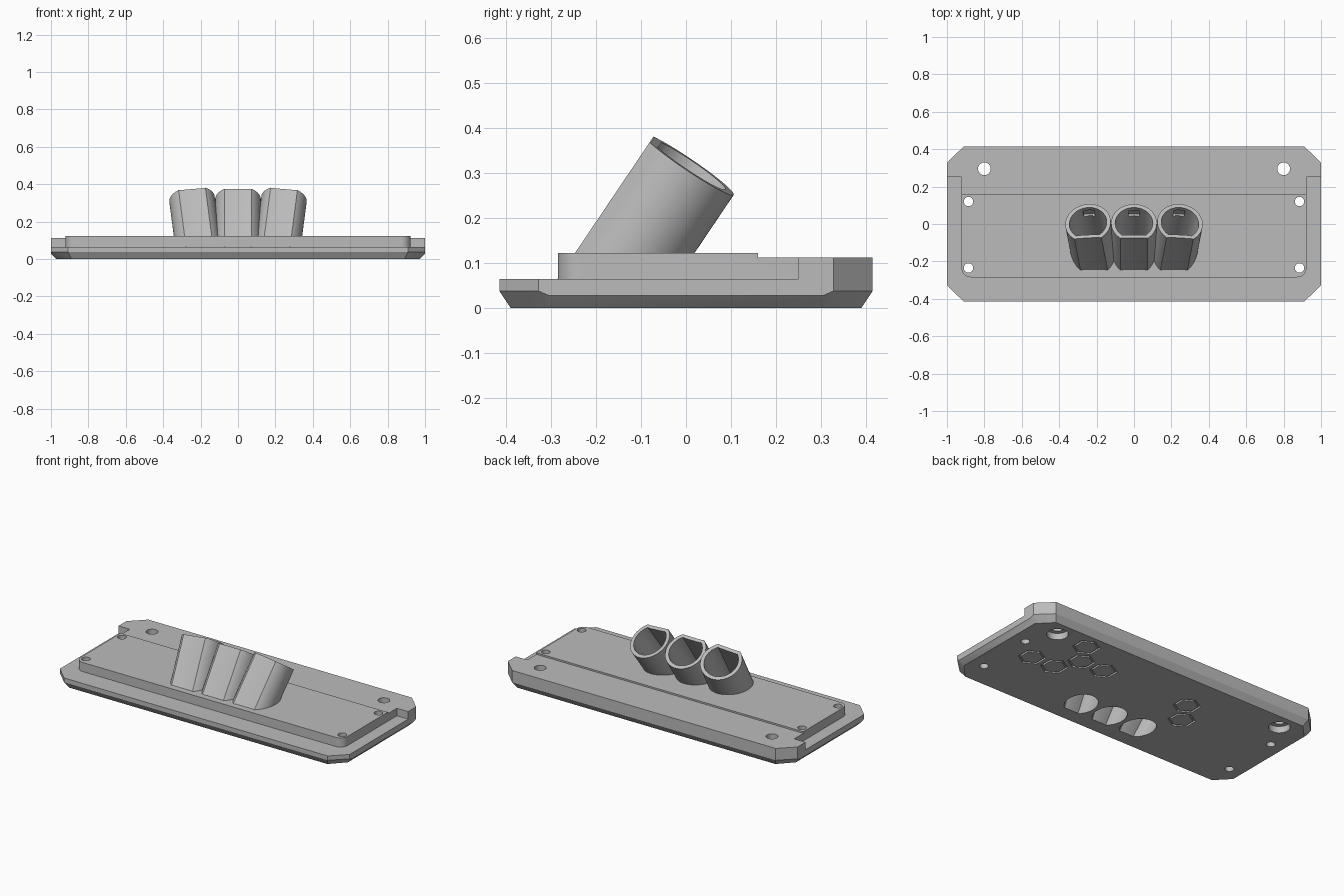
import bpy, bmesh, math
from mathutils import Vector

if "Cube" in bpy.data.objects:
    bpy.data.objects.remove(bpy.data.objects["Cube"])

gray = bpy.data.materials.new("plain gray")
gray.diffuse_color = (0.5, 0.5, 0.5, 1)
gray.use_nodes = True
gray.node_tree.nodes["Principled BSDF"].inputs["Base Color"].default_value = gray.diffuse_color


def make(name, bm):
    bmesh.ops.recalc_face_normals(bm, faces=bm.faces)
    me = bpy.data.meshes.new(name)
    bm.to_mesh(me)
    bm.free()
    ob = bpy.data.objects.new(name, me)
    bpy.context.collection.objects.link(ob)
    me.materials.append(gray)
    return ob


def loft(name, low, high):
    """Closed solid between two matching rings."""
    bm = bmesh.new()
    a = [bm.verts.new(p) for p in low]
    b = [bm.verts.new(p) for p in high]
    n = len(a)
    bm.faces.new(a[::-1])
    bm.faces.new(b)
    for i in range(n):
        bm.faces.new((a[i], a[(i + 1) % n], b[(i + 1) % n], b[i]))
    return make(name, bm)


def prism(name, pts, z0, z1):
    return loft(name, [(x, y, z0) for x, y in pts], [(x, y, z1) for x, y in pts])


def box(name, x0, x1, y0, y1, z0, z1):
    return prism(name, [(x0, y0), (x1, y0), (x1, y1), (x0, y1)], z0, z1)


def ngon(cx, cy, r, n, start=0.0):
    return [(cx + r * math.cos(start + math.tau * i / n),
             cy + r * math.sin(start + math.tau * i / n)) for i in range(n)]


def combine(target, tool, op):
    mod = target.modifiers.new(op, 'BOOLEAN')
    mod.operation, mod.solver, mod.object = op, 'EXACT', tool
    bpy.context.view_layer.objects.active = target
    bpy.ops.object.modifier_apply(modifier=mod.name)
    bpy.data.objects.remove(tool)


# Base slab: clipped corners and a bevelled underside
bm = bmesh.new()
for sx in (-1, 1):
    for sy in (-1, 1):
        for z in (0.038, 0.112):
            bm.verts.new((sx, sy * 0.328, z))
            bm.verts.new((sx * 0.91, sy * 0.415, z))
        bm.verts.new((sx, sy * 0.305, 0.028))
        bm.verts.new((sx * 0.972, sy * 0.305, 0))
        bm.verts.new((sx * 0.89, sy * 0.39, 0))
bmesh.ops.convex_hull(bm, input=bm.verts)
bmesh.ops.dissolve_limit(bm, angle_limit=0.02, verts=bm.verts, edges=bm.edges)
plate = make("mounting_plate", bm)
combine(plate, box("front_step", -2, 2, -1, 0.25, 0.065, 0.3), 'DIFFERENCE')

# Raised pad with rounded front corners, slightly lower along the back
R = 0.05
pad = [(0.922, 0.3), (-0.922, 0.3)]
for cx, start in ((-0.922 + R, math.pi), (0.922 - R, 1.5 * math.pi)):
    for i in range(9):
        a = start + i * math.pi / 16
        pad.append((cx + R * math.cos(a), -0.285 + R + R * math.sin(a)))
combine(plate, prism("pad", pad, 0.05, 0.122), 'UNION')
combine(plate, box("back_step", -2, 2, 0.16, 1, 0.112, 0.3), 'DIFFERENCE')


# Leaning sockets: round tube with one flattened front side
def socket_frame(side):
    axis = Vector((side * 0.13, 0.674, 1)).normalized()
    u = Vector((1, 0, 0))
    u = (u - axis * u.dot(axis)).normalized()
    return Vector((side * 0.246, 0.005, 0.32)), axis, u, axis.cross(u)


def section(side, r, flat):
    mouth, axis, u, v = socket_frame(side)
    half = math.acos(flat / r) * 0.95
    pts = []
    for i in range(49):
        a = -math.pi / 2 + half + (math.tau - 2 * half) * i / 48
        pts.append((r * math.cos(a), r * math.sin(a)))
    # soften the two corners of the flat
    w = r * math.sin(half)
    pts += [(-w * 0.8, -flat), (w * 0.8, -flat)]
    return [mouth + u * x + v * y for x, y in pts], axis


def drop(ring, axis, z):
    return [p - axis * ((p.z - z) / axis.z) for p in ring]


for side in (-1, 0, 1):
    ring, axis = section(side, 0.122, 0.096)
    combine(plate, loft("socket", drop(ring, axis, 0.06), ring), 'UNION')

for side in (-1, 0, 1):
    # tapered bore running through the plate
    top, axis = section(side, 0.101, 0.076)
    bottom, _ = section(side, 0.089, 0.074)
    combine(plate, loft("bore", drop(bottom, axis, -0.02),
                        [p + axis * 0.02 for p in top]), 'DIFFERENCE')
    # shallow latch pocket in the back wall of the bore
    mouth, axis, u, v = socket_frame(side)
    ends = []
    for d in (-0.075, -0.025):
        ends.append([mouth + axis * d + u * x + v * y for x, y in
                     ((-0.03, 0.07), (0.03, 0.07), (0.03, 0.109), (-0.03, 0.109))])
    combine(plate, loft("pocket", *ends), 'DIFFERENCE')

# Screw holes, with the two large back ones counterbored from below
for s in (-1, 1):
    for x, y, r, top in ((0.8, 0.295, 0.034, 0.3), (0.8, 0.295, 0.06, 0.04),
                         (0.885, 0.12, 0.025, 0.3), (0.885, -0.235, 0.025, 0.3)):
        combine(plate, prism("hole", ngon(s * x, y, r, 32), -0.1, top), 'DIFFERENCE')

# Honeycomb outline grooves on the underside
for x, y in ((0.744, 0.01), (0.584, 0.01), (0.504, 0.148), (0.584, 0.287),
             (0.344, 0.148), (-0.256, 0.148), (-0.336, 0.01)):
    outer = prism("groove", ngon(x, y, 0.078, 6, math.pi / 6), -0.05, 0.01)
    inner = prism("core", ngon(x, y, 0.064, 6, math.pi / 6), -0.1, 0.1)
    combine(outer, inner, 'DIFFERENCE')
    combine(plate, outer, 'DIFFERENCE')

# Smooth the round walls, keep the edges crisp
bpy.ops.object.select_all(action='DESELECT')
plate.select_set(True)
bpy.context.view_layer.objects.active = plate
bpy.ops.object.shade_smooth_by_angle(angle=math.radians(25))
